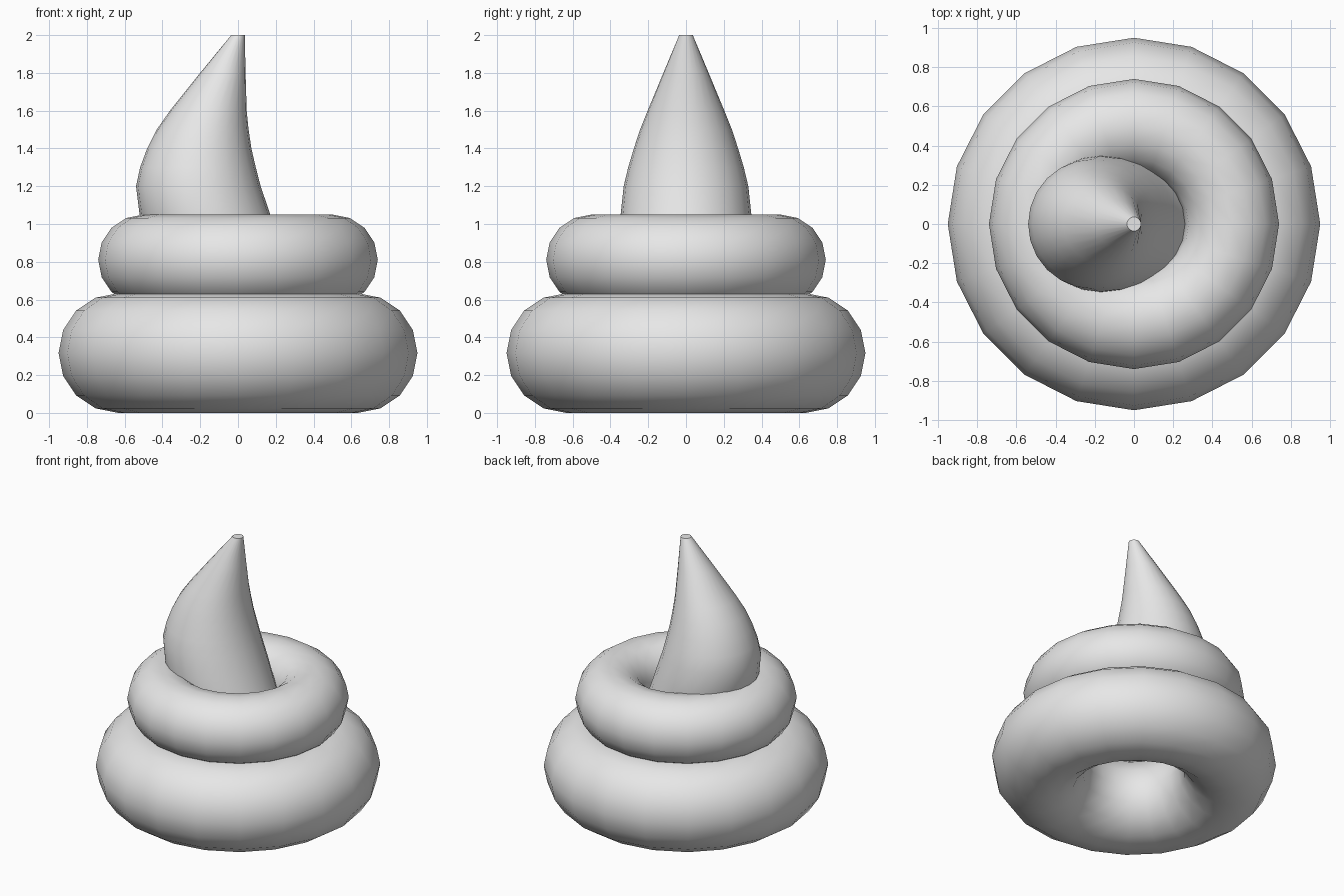
import bpy, bmesh
from math import cos, sin, tau

cube = bpy.data.objects.get("Cube")
if cube:
    bpy.data.objects.remove(cube, do_unlink=True)

grey = bpy.data.materials.new("plain_grey")
grey.use_nodes = True
grey.diffuse_color = (0.8, 0.8, 0.8, 1)
grey.node_tree.nodes["Principled BSDF"].inputs["Base Color"].default_value = (0.8, 0.8, 0.8, 1)


def finish(obj, name):
    obj.name = obj.data.name = name
    obj.data.materials.append(grey)
    bpy.ops.object.select_all(action='DESELECT')
    obj.select_set(True)
    bpy.context.view_layer.objects.active = obj
    bpy.ops.object.shade_smooth_by_angle(angle=0.7)


# Two stacked coils
for name, major, minor, z in (("lower_coil", 0.633, 0.317, 0.317),
                              ("upper_coil", 0.5, 0.24, 0.81)):
    bpy.ops.mesh.primitive_torus_add(major_radius=major, minor_radius=minor,
                                     major_segments=20, minor_segments=16,
                                     location=(0, 0, z))
    finish(bpy.context.object, name)

# Curled tip: circular sections (z, centre x, radius) leaning left, then back to the axis
sections = ((0.72, -0.02, 0.33), (0.81, -0.08, 0.34), (0.93, -0.135, 0.347),
            (1.05, -0.175, 0.346), (1.2, -0.21, 0.33), (1.3, -0.212, 0.306),
            (1.4, -0.205, 0.276), (1.5, -0.187, 0.243), (1.6, -0.157, 0.203),
            (1.8, -0.08, 0.12), (2.0, 0.0, 0.036))
sides = 24
bm = bmesh.new()
rings = [[bm.verts.new((cx + r * cos(tau * i / sides), r * sin(tau * i / sides), z))
          for i in range(sides)] for z, cx, r in sections]
for low, high in zip(rings, rings[1:]):
    for i in range(sides):
        j = (i + 1) % sides
        bm.faces.new((low[i], low[j], high[j], high[i]))
bm.faces.new(rings[0][::-1])
bm.faces.new(rings[-1])
mesh = bpy.data.meshes.new("curled_tip")
bm.to_mesh(mesh)
bm.free()
tip = bpy.data.objects.new("curled_tip", mesh)
bpy.context.collection.objects.link(tip)
finish(tip, "curled_tip")
